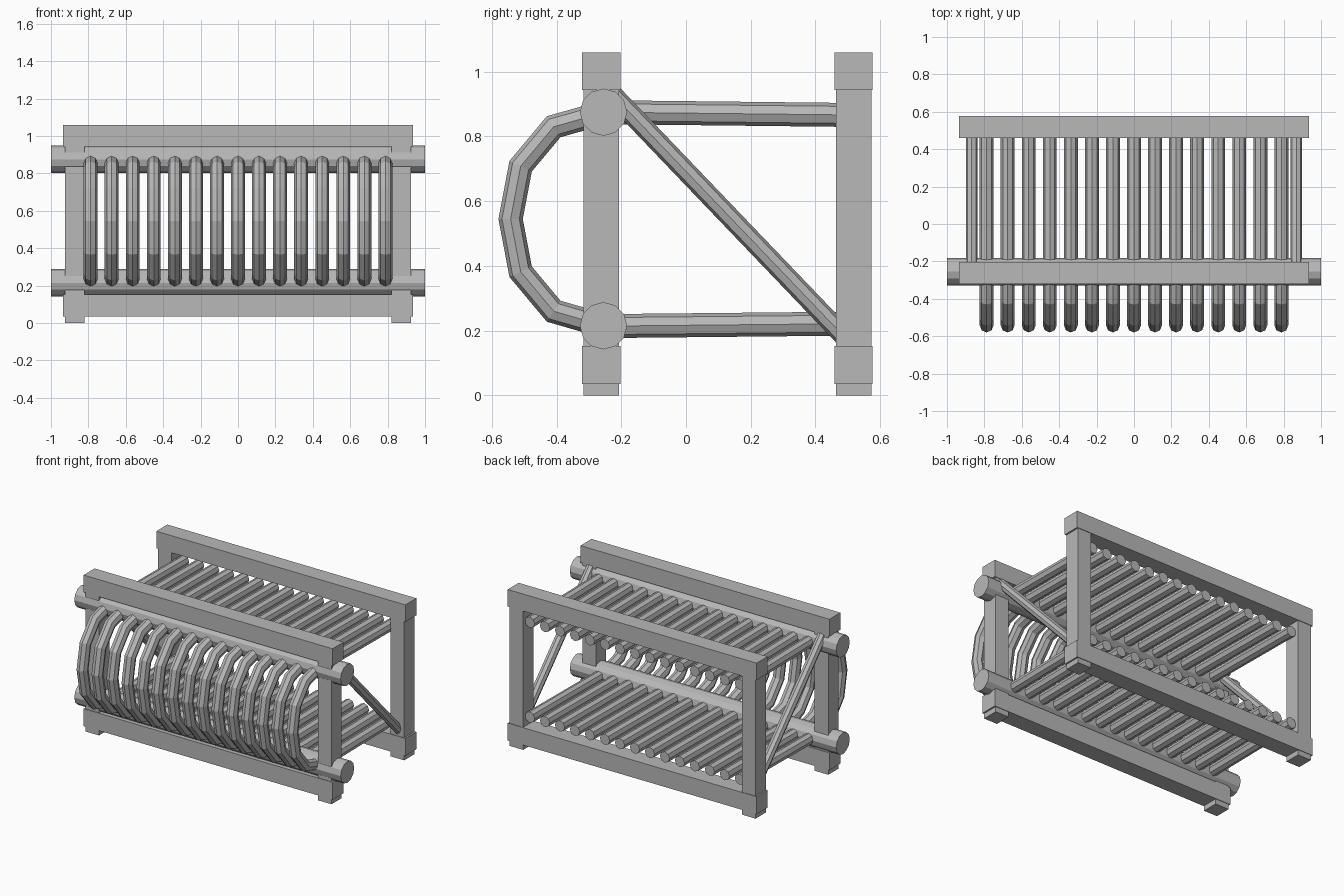
import bpy, bmesh, math
from mathutils import Vector

cube = bpy.data.objects.get("Cube")
if cube:
    bpy.data.objects.remove(cube, do_unlink=True)

grey = bpy.data.materials.new("plain grey")
grey.use_nodes = True
colour = (0.48, 0.48, 0.48, 1)
grey.diffuse_color = colour
grey.node_tree.nodes["Principled BSDF"].inputs["Base Color"].default_value = colour


def add_object(name, mesh, location=(0, 0, 0)):
    obj = bpy.data.objects.new(name, mesh)
    obj.location = location
    bpy.context.collection.objects.link(obj)
    return obj


def finish(name, bm):
    bmesh.ops.recalc_face_normals(bm, faces=bm.faces)
    mesh = bpy.data.meshes.new(name)
    bm.to_mesh(mesh)
    bm.free()
    mesh.materials.append(grey)
    return mesh


def box(name, low, high):
    low, high = Vector(low), Vector(high)
    bm = bmesh.new()
    bmesh.ops.create_cube(bm, size=1)
    bmesh.ops.scale(bm, vec=high - low, verts=bm.verts)
    bmesh.ops.translate(bm, vec=(low + high) / 2, verts=bm.verts)
    return add_object(name, finish(name, bm))


def tube_mesh(name, path, radius, sides, side_axis):
    """Sweep a polygon along a path, with mitred corners."""
    points = [Vector(p) for p in path]
    steps = [(b - a).normalized() for a, b in zip(points, points[1:])]
    side = Vector(side_axis)
    bm = bmesh.new()
    rings = []
    for i, p in enumerate(points):
        before, after = steps[max(i - 1, 0)], steps[min(i, len(steps) - 1)]
        tangent = (before + after).normalized()
        across = tangent.cross(side) / tangent.dot(after)
        ring = []
        for k in range(sides):
            a = math.tau * k / sides
            ring.append(bm.verts.new(p + radius * (math.cos(a) * side + math.sin(a) * across)))
        rings.append(ring)
    for r, s in zip(rings, rings[1:]):
        for k in range(sides):
            n = (k + 1) % sides
            bm.faces.new((r[k], r[n], s[n], s[k]))
    bm.faces.new(rings[0])
    bm.faces.new(rings[-1])
    return finish(name, bm)


# Front and back frames: two rails and two posts each
for place, y in (("front", -0.262), ("back", 0.518)):
    for level, bottom, top in (("lower", 0.035, 0.153), ("upper", 0.944, 1.06)):
        box(f"{place}_{level}_rail", (-0.935, y - 0.059, bottom), (0.935, y + 0.059, top))
    for hand, s in (("left", 1), ("right", -1)):
        x = s * 0.873
        box(f"{place}_{hand}_post", (x - 0.051, y - 0.055, 0), (x + 0.051, y + 0.055, 1.03))

# Long round rods along the front
for level, z in (("lower", 0.215), ("upper", 0.875)):
    path = [(-1, -0.255, z), (1, -0.255, z)]
    add_object(f"{level}_rod", tube_mesh(f"{level}_rod", path, 0.073, 12, (0, 0, 1)))

# Diagonal end braces
for hand, s in (("left", 1), ("right", -1)):
    path = [(s * 0.868, -0.235, 0.938), (s * 0.868, 0.5, 0.17)]
    add_object(f"{hand}_brace", tube_mesh(f"{hand}_brace", path, 0.031, 8, (1, 0, 0)))

# Row of bent bars, bowed out at the front
profile = [(0.55, 0.866), (-0.25, 0.875), (-0.409, 0.83), (-0.511, 0.708), (-0.542, 0.545),
           (-0.511, 0.382), (-0.409, 0.26), (-0.25, 0.214), (0.55, 0.222)]
bar = tube_mesh("bent_bar", [(0, y, z) for y, z in profile], 0.037, 8, (1, 0, 0))
count = 15
for i in range(count):
    add_object(f"bent_bar_{i + 1}", bar, (0.788 * (2 * i / (count - 1) - 1), 0, 0))
